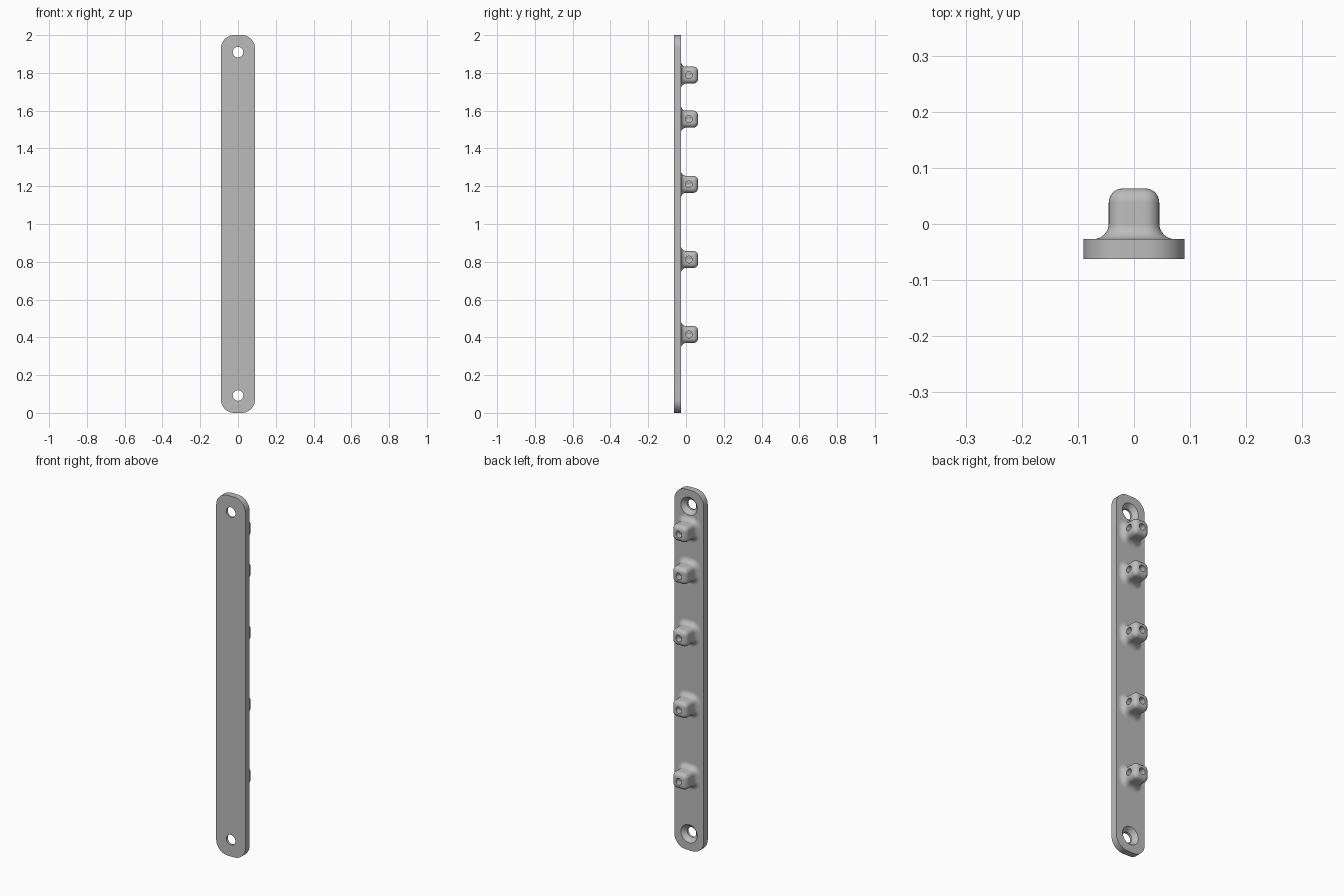
import bpy
import bmesh
from math import sin, cos, pi, radians
from mathutils import Matrix, Vector

if "Cube" in bpy.data.objects:
    bpy.data.objects.remove(bpy.data.objects["Cube"])

FRONT, BACK = -0.0625, -0.027       # plate faces
KNOB_END = 0.0635
HALF_W = 0.09
KNOB_HALF = 0.045
KNOB_ROUND = 0.025
FLARE = 0.028
BORE = 0.018
BORE_Y = 0.015

grey = bpy.data.materials.new("plain grey")
grey.use_nodes = True
colour = (0.5, 0.5, 0.5, 1)
grey.diffuse_color = colour
grey.node_tree.nodes["Principled BSDF"].inputs["Base Color"].default_value = colour


def make_object(name, bm):
    bmesh.ops.recalc_face_normals(bm, faces=bm.faces)
    mesh = bpy.data.meshes.new(name)
    bm.to_mesh(mesh)
    bm.free()
    mesh.materials.append(grey)
    obj = bpy.data.objects.new(name, mesh)
    bpy.context.collection.objects.link(obj)
    return obj


def rounded_ring(bm, y, half_x, half_z, r, centre_z, steps=8):
    """Rounded rectangle of vertices in the plane at depth y."""
    ring = []
    for quarter, (sx, sz) in enumerate([(1, 1), (-1, 1), (-1, -1), (1, -1)]):
        for i in range(steps + 1):
            a = (quarter + i / steps) * pi / 2
            ring.append(bm.verts.new((sx * (half_x - r) + r * cos(a), y,
                                      centre_z + sz * (half_z - r) + r * sin(a))))
    return ring


def loft(bm, rings):
    for a, b in zip(rings, rings[1:]):
        n = len(a)
        for i in range(n):
            j = (i + 1) % n
            bm.faces.new((a[i], a[j], b[j], b[i]))
    bm.faces.new(rings[0])
    bm.faces.new(rings[-1])


def drill(target, start, end, r1, r2):
    """Cut a straight or tapered round hole from start to end."""
    start, end = Vector(start), Vector(end)
    axis = end - start
    turn = axis.to_track_quat('Z', 'Y').to_matrix().to_4x4()
    bm = bmesh.new()
    bmesh.ops.create_cone(bm, cap_ends=True, segments=32, radius1=r1, radius2=r2,
                          depth=axis.length,
                          matrix=Matrix.Translation((start + end) / 2) @ turn)
    cutter = make_object("hole_cutter", bm)
    cutter.hide_render = True
    mod = target.modifiers.new("hole", 'BOOLEAN')
    mod.operation = 'DIFFERENCE'
    mod.solver = 'EXACT'
    mod.object = cutter
    bpy.context.view_layer.objects.active = target
    bpy.ops.object.modifier_apply(modifier=mod.name)
    bpy.data.objects.remove(cutter)


def smooth(obj):
    bpy.ops.object.select_all(action='DESELECT')
    obj.select_set(True)
    bpy.context.view_layer.objects.active = obj
    bpy.ops.object.shade_smooth_by_angle(angle=radians(30))


# Long mounting plate with rounded corners
bm = bmesh.new()
loft(bm, [rounded_ring(bm, y, HALF_W, 1, 0.07, 1, 12) for y in (FRONT, BACK)])
plate = make_object("mounting_plate", bm)

# Screw holes, countersunk from the back
for z in (0.092, 1.91):
    drill(plate, (0, -0.1, z), (0, 0, z), 0.028, 0.028)
    drill(plate, (0, BACK - 0.024, z), (0, BACK + 0.002, z), 0.027, 0.052)
smooth(plate)

# Knobs: flared foot, square body, rounded end, with an elbow bore
for number, z in enumerate((0.415, 0.812, 1.21, 1.555, 1.788), 1):
    profile = [(BACK - 0.005, FLARE)]
    for i in range(9):
        a = i / 8 * pi / 2
        profile.append((BACK + FLARE * (1 - cos(a)), FLARE * (1 - sin(a))))
    for i in range(8):
        a = i / 7.5 * pi / 2
        profile.append((KNOB_END - KNOB_ROUND * (1 - sin(a)),
                        -KNOB_ROUND * (1 - cos(a))))
    profile.append((KNOB_END, -KNOB_ROUND))
    bm = bmesh.new()
    loft(bm, [rounded_ring(bm, y, KNOB_HALF + d, KNOB_HALF + d,
                           KNOB_ROUND + d + 0.001, z)
              for y, d in profile[:-2] + profile[-1:]])
    knob = make_object(f"knob_{number}", bm)
    drill(knob, (-0.015, BORE_Y, z), (0.1, BORE_Y, z), BORE, BORE)
    drill(knob, (0, BORE_Y - 0.016, z), (0, 0.1, z), BORE, BORE)
    smooth(knob)
